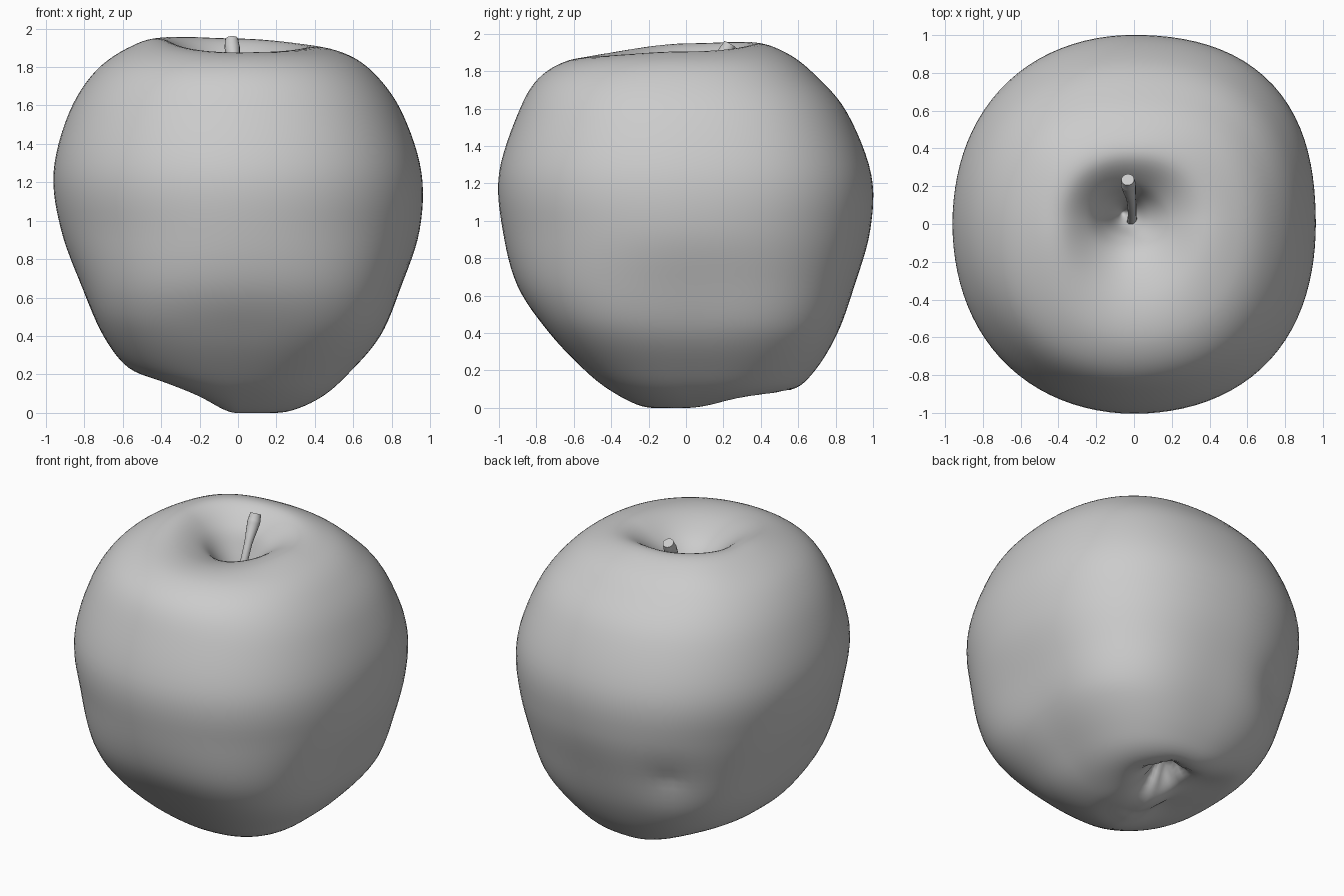
import bpy, bmesh, math
from mathutils import Vector

if "Cube" in bpy.data.objects:
    bpy.data.objects.remove(bpy.data.objects["Cube"])

# Half profiles (radius, height) from the stem cavity, over the shoulder, to the base
RIGHT = [(0, 1.45), (.05, 1.53), (.12, 1.69), (.22, 1.82), (.39, 1.905), (.58, 1.86),
         (.73, 1.745), (.86, 1.55), (.955, 1.25), (.945, .95), (.85, .66), (.74, .40),
         (.57, .20), (.43, .08), (.27, .01), (.13, 0), (0, .01)]
BACK = [(0, 1.45), (.05, 1.53), (.12, 1.70), (.20, 1.84), (.35, 1.945), (.53, 1.90),
        (.69, 1.78), (.86, 1.58), (.99, 1.25), (.985, .95), (.90, .65), (.81, .40),
        (.69, .20), (.56, .09), (.32, .05), (.13, .02), (0, .01)]
LEFT = [(0, 1.45), (.05, 1.53), (.13, 1.71), (.23, 1.85), (.38, 1.945), (.55, 1.91),
        (.74, 1.78), (.88, 1.56), (.96, 1.25), (.92, .95), (.81, .65), (.70, .40),
        (.57, .235), (.40, .17), (.23, .14), (.10, .05), (0, .01)]
FRONT = [(0, 1.45), (.05, 1.53), (.11, 1.69), (.21, 1.80), (.42, 1.87), (.62, 1.86),
         (.79, 1.76), (.90, 1.57), (1.0, 1.25), (.98, .95), (.90, .65), (.73, .40),
         (.54, .20), (.40, .09), (.24, .01), (.10, 0), (0, .01)]
# Fullness of the diagonals: overall, and extra near the base
FULL = [(.06, .05), (.025, .05), (.02, .07), (.035, .07)]
SIDES, SUB = 96, 6


def smooth_profile(pts):
    """Catmull-Rom through the profile points."""
    p = [Vector(q) for q in pts]
    out = []
    for i in range(len(p) - 1):
        b, c = p[i], p[i + 1]
        a = p[i - 1] if i else Vector((-c.x, c.y))
        d = p[i + 2] if i + 2 < len(p) else Vector((-b.x, b.y))
        for k in range(SUB):
            t = k / SUB
            out.append(.5 * (2 * b + (c - a) * t + (2 * a - 5 * b + 4 * c - d) * t * t
                             + (3 * b - a - 3 * c + d) * t ** 3))
    return out + [p[-1]]


profiles = [smooth_profile(p) for p in (RIGHT, BACK, LEFT, FRONT)]


def bump(dx, dy, size):
    return math.exp(-(dx * dx + dy * dy) / size ** 2)


def surface_point(row, ang):
    q = ang / (math.pi / 2)
    i = int(q) % 4
    s = math.sin((q - int(q)) * math.pi / 2) ** 2
    r, z = profiles[i][row].lerp(profiles[(i + 1) % 4][row], s)
    full, low = FULL[i]
    t = min(1, max(0, (1.0 - z) / .6))
    low *= t * t * (3 - 2 * t)
    r *= 1 + (full + low) * math.sin(2 * ang) ** 2 * min(1, r * 1.3)
    off = max(0, 1 - row / (5 * SUB))                       # cavity sits off centre
    v = Vector((r * math.cos(ang) - .06 * off, r * math.sin(ang) + .06 * off, z))
    if z > 1.3:                                             # high back-left shoulder
        v.z += .018 * bump(v.x + .42, v.y - .44, .25)
    # blossom-end hollow with radiating folds, raised toward the back left
    if z < .6:
        dx, dy = v.x - .04, v.y - .32
        d = math.hypot(dx, dy)
        fold = 1 + .2 * math.cos(5 * math.atan2(dy, dx)) * min(1, d / .1)
        v.z += .18 * fold * bump(dx, dy, .13) + .06 * bump(v.x + .28, v.y - .32, .2)
    # bruise on the back left
    d = (v - Vector((-.42, .77, .68))).length
    push = .022 * bump(d, 0, .17) + .025 * bump(d, 0, .05)
    return v + Vector((.46, -.83, .3)) * push


# Apple body
bm = bmesh.new()
n = len(profiles[0])
top = bm.verts.new(surface_point(0, 0))
rings = [[bm.verts.new(surface_point(r, 2 * math.pi * k / SIDES)) for k in range(SIDES)]
         for r in range(1, n - 1)]
bottom = bm.verts.new(surface_point(n - 1, 0))
for k in range(SIDES):
    j = (k + 1) % SIDES
    bm.faces.new((top, rings[0][k], rings[0][j]))
    bm.faces.new((bottom, rings[-1][j], rings[-1][k]))
    for a, b in zip(rings, rings[1:]):
        bm.faces.new((a[k], b[k], b[j], a[j]))
bmesh.ops.recalc_face_normals(bm, faces=bm.faces)
for f in bm.faces:
    f.smooth = True
mesh = bpy.data.meshes.new("apple_body")
bm.to_mesh(mesh)
bm.free()
bpy.context.collection.objects.link(bpy.data.objects.new("apple_body", mesh))

# Stem: leaning tube, thicker at the tip
path = [(-.01, .0, 1.46, .03), (-.01, .05, 1.62, .022), (-.015, .13, 1.79, .025),
        (-.03, .21, 1.90, .040), (-.033, .235, 1.945, .034)]
cu = bpy.data.curves.new("stem", "CURVE")
cu.dimensions = "3D"
cu.bevel_depth = 1
cu.bevel_resolution = 6
cu.use_fill_caps = True
sp = cu.splines.new("BEZIER")
sp.bezier_points.add(len(path) - 1)
for bp, (x, y, z, r) in zip(sp.bezier_points, path):
    bp.co, bp.radius = (x, y, z), r
    bp.handle_left_type = bp.handle_right_type = "AUTO"
stem = bpy.data.objects.new("stem", cu)
bpy.context.collection.objects.link(stem)
bpy.context.view_layer.objects.active = stem
stem.select_set(True)
bpy.ops.object.convert(target="MESH")
bpy.ops.object.shade_smooth_by_angle()
